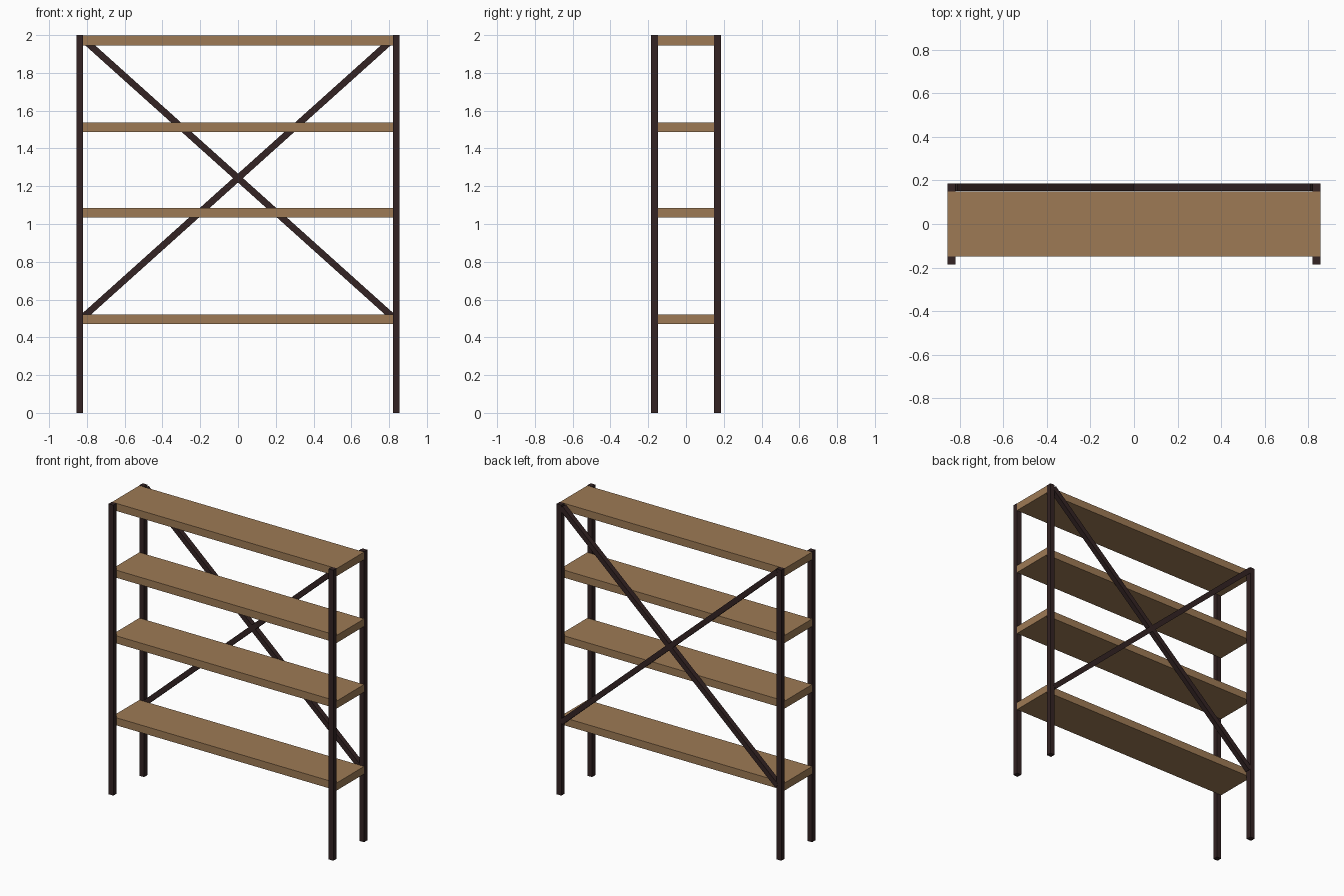
import bpy
import math

if "Cube" in bpy.data.objects:
    bpy.data.objects.remove(bpy.data.objects["Cube"])


def material(name, rgb):
    m = bpy.data.materials.new(name)
    m.diffuse_color = (*rgb, 1)
    m.use_nodes = True
    m.node_tree.nodes["Principled BSDF"].inputs["Base Color"].default_value = m.diffuse_color
    return m


wood = material("brown_wood", (0.34, 0.195, 0.09))
metal = material("dark_metal", (0.033, 0.017, 0.017))


def box(name, centre, size, mat, tilt=0.0):
    bpy.ops.mesh.primitive_cube_add(size=1)
    ob = bpy.context.object
    ob.name = name
    ob.scale = size
    bpy.ops.object.transform_apply(location=False, rotation=False, scale=True)
    ob.location = centre
    ob.rotation_euler = (0, tilt, 0)
    ob.data.materials.append(mat)
    return ob


# four corner posts
P = 0.036
for side, sx in (("left", -1), ("right", 1)):
    for end, sy in (("front", -1), ("back", 1)):
        box(f"{end}_{side}_post", (sx * 0.838, sy * 0.167, 1.0), (P, P, 2.0), metal)

# shelves between the front and back posts
for i, top in enumerate((0.522, 1.086, 1.538, 1.998)):
    box(f"shelf_{i + 1}", (0, 0, top - 0.026), (1.712, 0.298, 0.052), wood)

# crossed back braces, running between the back posts
half_x, half_z = 0.822, 0.738
angle = math.atan2(half_z, half_x)
length = 2 * math.hypot(half_x, half_z)
for name, s in (("rising_brace", -1), ("falling_brace", 1)):
    box(name, (0, 0.1685, 1.243), (length, 0.035, 0.035), metal, s * angle)
